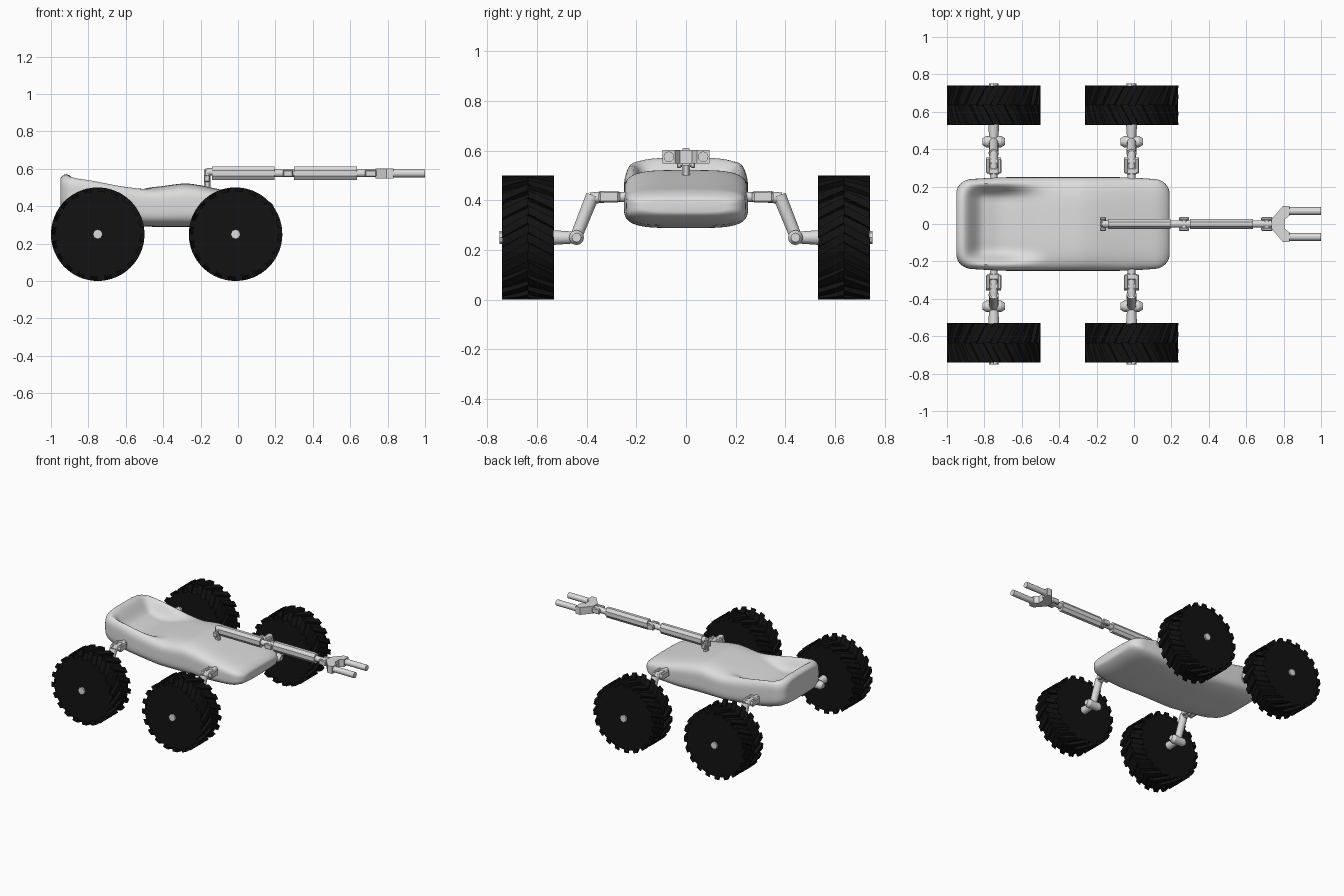
import bpy, bmesh, math
from mathutils import Vector, Matrix

if "Cube" in bpy.data.objects:
    bpy.data.objects.remove(bpy.data.objects["Cube"])

def material(name, v):
    m = bpy.data.materials.new(name)
    m.diffuse_color = (v, v, v, 1)
    m.use_nodes = True
    m.node_tree.nodes["Principled BSDF"].inputs["Base Color"].default_value = m.diffuse_color
    return m

GREY = material("light grey", 0.72)
BLACK = material("tyre black", 0.006)

def finish(name, bm, mat, angle=35):
    bmesh.ops.recalc_face_normals(bm, faces=bm.faces)
    me = bpy.data.meshes.new(name)
    bm.to_mesh(me)
    bm.free()
    ob = bpy.data.objects.new(name, me)
    bpy.context.collection.objects.link(ob)
    me.materials.append(mat)
    bpy.ops.object.select_all(action='DESELECT')
    ob.select_set(True)
    bpy.context.view_layer.objects.active = ob
    bpy.ops.object.shade_smooth_by_angle(angle=math.radians(angle))
    return ob

def tube(bm, p0, p1, r0, r1=None, sides=12, turn=0.0, squash=1.0):
    """Tapered prism between two points; squash flattens its second axis."""
    p0, p1 = Vector(p0), Vector(p1)
    d = p1 - p0
    rot = d.to_track_quat('Z', 'Y').to_matrix().to_4x4()
    m = Matrix.Translation((p0 + p1) / 2) @ rot @ Matrix.Diagonal((1, squash, 1, 1)) @ Matrix.Rotation(turn, 4, 'Z')
    bmesh.ops.create_cone(bm, cap_ends=True, segments=sides, radius1=r0,
                          radius2=r0 if r1 is None else r1, depth=d.length, matrix=m)

def box(bm, lo, hi, bevel=0.006):
    lo, hi = Vector(lo), Vector(hi)
    m = Matrix.Translation((lo + hi) / 2) @ Matrix.Diagonal((*(hi - lo), 1))
    vs = bmesh.ops.create_cube(bm, size=1, matrix=m)['verts']
    es = list({e for v in vs for e in v.link_edges})
    bmesh.ops.bevel(bm, geom=es, offset=bevel, segments=1, affect='EDGES')

def step(t):
    t = max(0.0, min(1.0, t))
    return t * t * (3 - 2 * t)

def lerp(pts, x):
    for (a, u), (b, v) in zip(pts, pts[1:]):
        if x <= b:
            return u + (v - u) * max(0, (x - a) / (b - a))
    return pts[-1][1]

def soft(pts, x):
    return sum(lerp(pts, x + k * 0.012) for k in range(-2, 3)) / 5

# body: lofted hull with a scooped seat at the rear
TOP = [(-.95, .58), (-.88, .578), (-.8, .568), (-.7, .545), (-.6, .525), (-.5, .508),
       (-.43, .503), (-.35, .515), (-.28, .523), (-.2, .512), (-.1, .49), (0, .468), (.19, .43)]
BOT = [(-.95, .37), (-.8, .325), (-.5, .29), (-.1, .288), (.08, .30), (.19, .325)]
X0, X1, R = -0.95, 0.19, 0.08
Q = 18

def ring(x):
    e = min(1, min(x - X0, X1 - x) / R)
    k = 1 - math.sqrt(max(0, 1 - (1 - e) ** 2))
    w = 0.25 - 0.075 * k - 0.012 * step((abs(x + .38) - .3) / .27)
    zt, zb = soft(TOP, x) - 0.035 * k, soft(BOT, x) + 0.03 * k
    out = []
    for i in range(4 * Q):
        s, t = divmod(i, Q)
        t = 2 * t / Q - 1
        a, b = [(1, t), (-t, 1), (-1, -t), (t, -1)][s]
        n = (a ** 4 + b ** 4) ** 0.25
        a, b = a / n, b / n
        y = w * a
        z = (zt + zb) / 2 + (zt - zb) / 2 * b
        if b > 0:
            z -= 0.105 * step((x + .925) / .12) * step((-.42 - x) / .33) * step((.225 - abs(y)) / .085)
        out.append((x, y, z))
    return out

xs = [X0 + R * (1 - math.cos(i * math.pi / 16)) for i in range(8)]
xs += [X0 + R + (X1 - X0 - 2 * R) * i / 50 for i in range(51)]
xs += [X1 - R * (1 - math.cos(i * math.pi / 16)) for i in range(7, -1, -1)]
bm = bmesh.new()
rings = [[bm.verts.new(p) for p in ring(x)] for x in xs]
for a, b in zip(rings, rings[1:]):
    for i in range(4 * Q):
        j = (i + 1) % (4 * Q)
        bm.faces.new((a[i], a[j], b[j], b[i]))
bm.faces.new(rings[0])
bm.faces.new(rings[-1])
finish("body", bm, GREY, 50)

# wheels: drum with staggered chevron lugs
def wheel(name, x, s):
    bm = bmesh.new()
    yc, half, r0, r1, n = 0.635 * s, 0.105, 0.229, 0.25, 20
    tube(bm, (x, yc - half + .002, .25), (x, yc + half - .002, .25), r0, sides=60)
    pitch = 2 * math.pi / n
    for side in (-1, 1):
        for k in range(n):
            a0 = (k + (0.5 if side > 0 else 0)) * pitch
            rows = []
            for f in (0, 0.5, 1):
                a = a0 + 0.24 * f
                row = []
                for da, r in ((-.085, r0 - .01), (-.075, r1), (.075, r1), (.085, r0 - .01)):
                    row.append(bm.verts.new((x + r * math.sin(a + da), yc + side * half * f,
                                             .25 + r * math.cos(a + da))))
                rows.append(row)
            for p, q in zip(rows, rows[1:]):
                for i in range(4):
                    j = (i + 1) % 4
                    bm.faces.new((p[i], p[j], q[j], q[i]))
            bm.faces.new(rows[0])
            bm.faces.new(rows[-1])
    finish(name, bm, BLACK, 25)

# suspension: upper arm, sloping link, barrel joint and axle
def suspension(name, x, s):
    bm = bmesh.new()
    P = lambda y, z, dx=0: (x + dx, y * s, z)
    tube(bm, P(.2, .413), P(.36, .413), .021)
    for dx in (-.03, .03):
        box(bm, (x + dx - .011, min(.27 * s, .35 * s), .39), (x + dx + .011, max(.27 * s, .35 * s), .437))
    box(bm, (x - .03, min(.265 * s, .3 * s), .392), (x + .03, max(.265 * s, .3 * s), .435))
    tube(bm, P(.335, .413, -.04), P(.335, .413, .04), .02)
    tube(bm, P(.33, .413), P(.385, .408), .023)
    tube(bm, P(.375, .42), P(.445, .245), .027, .024)
    tube(bm, P(.44, .25, -.04), P(.44, .25, .04), .03)
    for d in (-1, 1):
        tube(bm, P(.44, .25, .04 * d), P(.44, .25, .06 * d), .03, .018)
    tube(bm, P(.44, .25), P(.54, .25), .023, .03)
    tube(bm, P(.54, .25), P(.75, .25), .026, sides=8)
    finish(name, bm, GREY)

for end, x in (("rear", -0.75), ("front", -0.013)):
    for side, s in (("left", 1), ("right", -1)):
        wheel(f"{end}_{side}_wheel", x, s)
        suspension(f"{end}_{side}_suspension", x, s)

# robot arm: post, two octagonal segments, hinge joints
Z = 0.575
bm = bmesh.new()
box(bm, (-.181, -.017, .46), (-.147, .017, .6), .008)
for d in (-1, 1):
    box(bm, (-.181, d * .028 - .009, .53), (-.15, d * .028 + .009, .565), .004)
tube(bm, (-.165, -.036, .548), (-.165, .036, .548), .015)
tube(bm, (-.165, 0, Z + .008), (-.13, 0, Z + .008), .02)
finish("arm_post", bm, GREY)

def segment(name, x0, x1):
    bm = bmesh.new()
    m = Matrix.Translation(((x0 + x1) / 2, 0, Z)) @ Matrix.Diagonal((1, .72, 1, 1)) \
        @ Matrix.Rotation(math.pi / 2, 4, 'Y') @ Matrix.Rotation(math.pi / 8, 4, 'Z')
    bmesh.ops.create_cone(bm, cap_ends=True, segments=8, radius1=.039, radius2=.039, depth=x1 - x0, matrix=m)
    finish(name, bm, GREY, 25)

def hinge(name, x0, xa, xb, x1):
    bm = bmesh.new()
    tube(bm, (x0, 0, Z), (x1, 0, Z), .02)
    for d in (-1, 1):
        box(bm, (xa, d * .028 - .01, Z - .019), (xb, d * .028 + .01, Z + .019), .005)
    tube(bm, ((xa + xb) / 2, -.036, Z), ((xa + xb) / 2, .036, Z), .018)
    finish(name, bm, GREY)

segment("lower_arm", -.14, .195)
hinge("elbow_joint", .19, .24, .295, .31)
segment("upper_arm", .3, .637)
hinge("wrist_joint", .63, .68, .74, .78)

# gripper: flared palm with two fingers
bm = bmesh.new()
outline = [(.735, .025), (.795, .095), (.832, .095), (.832, .045), (.805, .025)]
outline += [(x, -y) for x, y in reversed(outline)]
f = bm.faces.new([bm.verts.new((x, y, .548)) for x, y in outline])
up = bmesh.ops.extrude_face_region(bm, geom=[f])
bmesh.ops.translate(bm, vec=(0, 0, .054), verts=[v for v in up['geom'] if isinstance(v, bmesh.types.BMVert)])
finish("gripper_palm", bm, GREY, 20)
for side, s in (("left", 1), ("right", -1)):
    bm = bmesh.new()
    tube(bm, (.8, .069 * s, Z), (1, .069 * s, Z), .021)
    finish(f"{side}_finger", bm, GREY)
